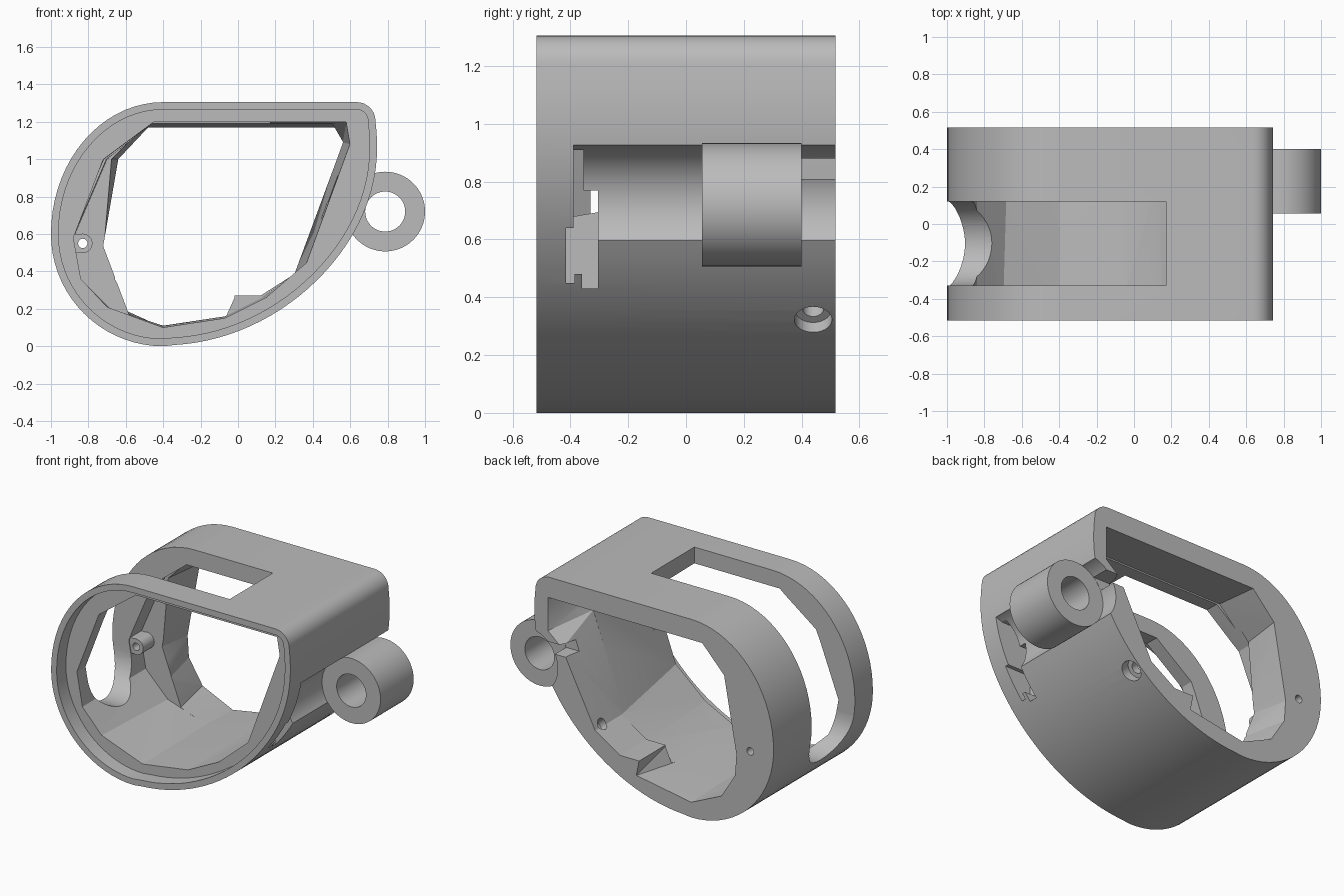
import bpy, bmesh, math
from mathutils import Vector

cube = bpy.data.objects.get("Cube")
if cube:
    bpy.data.objects.remove(cube, do_unlink=True)

grey = bpy.data.materials.new("plain_grey")
grey.use_nodes = True
grey.diffuse_color = (0.5, 0.5, 0.5, 1)
grey.node_tree.nodes["Principled BSDF"].inputs["Base Color"].default_value = grey.diffuse_color


def loft(name, front, back, y0, y1):
    """Closed solid between two matching x-z outlines."""
    bm = bmesh.new()
    a = [bm.verts.new((x, y0, z)) for x, z in front]
    b = [bm.verts.new((x, y1, z)) for x, z in back]
    n = len(a)
    bm.faces.new(a)
    bm.faces.new(b[::-1])
    for i in range(n):
        j = (i + 1) % n
        bm.faces.new((a[i], b[i], b[j], a[j]))
    if front is not back:
        bmesh.ops.triangulate(bm, faces=bm.faces[:])
    bmesh.ops.recalc_face_normals(bm, faces=bm.faces[:])
    mesh = bpy.data.meshes.new(name)
    bm.to_mesh(mesh)
    bm.free()
    ob = bpy.data.objects.new(name, mesh)
    bpy.context.collection.objects.link(ob)
    mesh.materials.append(grey)
    return ob


def prism(name, outline, y0, y1):
    return loft(name, outline, outline, y0, y1)


def arc(cx, cz, rx, rz, start, end, steps):
    angles = [math.radians(start + (end - start) * i / steps) for i in range(steps + 1)]
    return [(cx + rx * math.cos(t), cz + rz * math.sin(t)) for t in angles]


def rod(name, x, z, r, y0, y1, sides=48):
    return prism(name, arc(x, z, r, r, 0, 360, sides)[:-1], y0, y1)


def box(name, x0, x1, y0, y1, z0, z1):
    return prism(name, [(x0, z0), (x1, z0), (x1, z1), (x0, z1)], y0, y1)


def inset(outline, d):
    """Move a counter-clockwise outline inward."""
    out = []
    for i, p in enumerate(outline):
        q, r = Vector(outline[i - 1]), Vector(outline[(i + 1) % len(outline)])
        t = (r - q).normalized()
        out.append((p[0] - t.y * d, p[1] + t.x * d))
    return out


def boolean(target, tool, operation="DIFFERENCE"):
    mod = target.modifiers.new(tool.name, "BOOLEAN")
    mod.operation = operation
    mod.solver = "EXACT"
    mod.object = tool
    bpy.context.view_layer.objects.active = target
    bpy.ops.object.modifier_apply(modifier=mod.name)
    bpy.data.objects.remove(tool, do_unlink=True)


# Outer shell: flat top, rounded corner, swept belly, round left end
belly = arc(-0.4, 1.2, 1.135, 1.195, 270, 360, 30)
belly = [(x + 0.035 * math.sin(math.pi * (i / 30) ** 2.2), z) for i, (x, z) in enumerate(belly)]
outline = (arc(0.635, 1.205, 0.1, 0.1, 0, 90, 8)
           + arc(-0.4, 0.6, 0.6, 0.705, 90, 180, 18)
           + arc(-0.4, 0.6, 0.6, 0.6, 180, 270, 18)[1:-1]
           + [(-0.4, 0.0)] + belly[1:-1])
shell = prism("housing_shell", outline, -0.517, 0.517)

# Front lip recess
boolean(shell, prism("lip_recess", inset(outline, 0.04), -0.6, -0.42))

# Tapered cavity, then the opening that widens through the rear wall
front = [(0.58, 1.2), (-0.45, 1.2), (-0.72, 1.0), (-0.88, 0.58), (-0.84, 0.36),
         (-0.7, 0.21), (-0.4, 0.1), (-0.07, 0.15), (0.15, 0.26), (0.37, 0.45), (0.6, 1.08)]
middle = [(0.5, 1.19), (-0.46, 1.19), (-0.7, 1.0), (-0.88, 0.58), (-0.84, 0.36),
          (-0.68, 0.2), (-0.4, 0.11), (-0.07, 0.16), (0.13, 0.26), (0.3, 0.385), (0.56, 1.09)]
opening = [(0.5, 1.2), (-0.48, 1.2), (-0.68, 1.0), (-0.72, 0.54), (-0.65, 0.355),
           (-0.58, 0.17), (-0.4, 0.11), (-0.07, 0.16), (-0.02, 0.27), (0.12, 0.27),
           (0.3, 0.385), (0.53, 1.0), (0.56, 1.09)]
rear = [(0.645, 1.17), (-0.48, 1.17), (-0.64, 1.0), (-0.73, 0.5), (-0.72, 0.36),
        (-0.62, 0.2), (-0.4, 0.1), (0.0, 0.17), (-0.02, 0.27), (0.12, 0.27),
        (0.3, 0.385), (0.54, 0.86), (0.645, 0.95)]
boolean(shell, loft("cavity", front, middle, -0.45, 0.24))
boolean(shell, loft("rear_opening", opening, rear, 0.21, 0.52))

# Wrap-around window with a round lower end
boolean(shell, box("window", -1.1, 0.17, -0.33, 0.12, 0.5, 1.4))
end = rod("window_end", 0, 0, 0.225, -1.1, -0.6)
end.rotation_euler = (0, 0, -math.pi / 2)
end.location = (0, -0.105, 0.5)
bpy.context.view_layer.update()
boolean(shell, end)

# Hinge groove and latch slots
HX, HZ = 0.787, 0.72
boolean(shell, rod("hinge_groove", HX, HZ, 0.214, -0.39, 0.6, 64))
boolean(shell, box("tall_slot", 0.45, 0.9, -0.39, -0.355, 0.48, 0.91))
boolean(shell, box("short_slot", 0.45, 0.9, -0.36, -0.305, 0.43, 0.77))
boolean(shell, box("side_slot", 0.45, 0.9, -0.415, -0.385, 0.45, 0.64))
boolean(shell, box("rear_notch", 0.45, 0.9, 0.4, 0.6, 0.81, 0.88))

# Counterbored screw hole square to the belly
for r, y0, y1 in ((0.065, -0.04, 0.2), (0.037, -0.4, 0.2)):
    hole = rod("screw_hole", 0, 0, r, y0, y1, 32)
    normal = Vector((0.75, 0, -0.66))
    hole.rotation_mode = "QUATERNION"
    hole.rotation_quaternion = Vector((0, 1, 0)).rotation_difference(normal)
    hole.location = (0.375, 0.44, 0.335)
    bpy.context.view_layer.update()
    boolean(shell, hole)

# Pin boss joined to the left wall
boolean(shell, rod("pin_boss", -0.83, 0.55, 0.052, 0.125, 0.4, 24), "UNION")
boolean(shell, box("boss_web", -0.93, -0.83, 0.125, 0.4, 0.5, 0.6), "UNION")
boolean(shell, rod("pin_hole", -0.83, 0.55, 0.025, 0.0, 0.6, 20))

# Hinge knuckle
knuckle = rod("hinge_knuckle", HX, HZ, 0.213, 0.055, 0.4, 64)
boolean(knuckle, rod("hinge_bore", HX, HZ, 0.107, 0.0, 0.5))

for ob in (shell, knuckle):
    bpy.ops.object.select_all(action="DESELECT")
    ob.select_set(True)
    bpy.context.view_layer.objects.active = ob
    bpy.ops.object.shade_smooth_by_angle(angle=math.radians(20))
